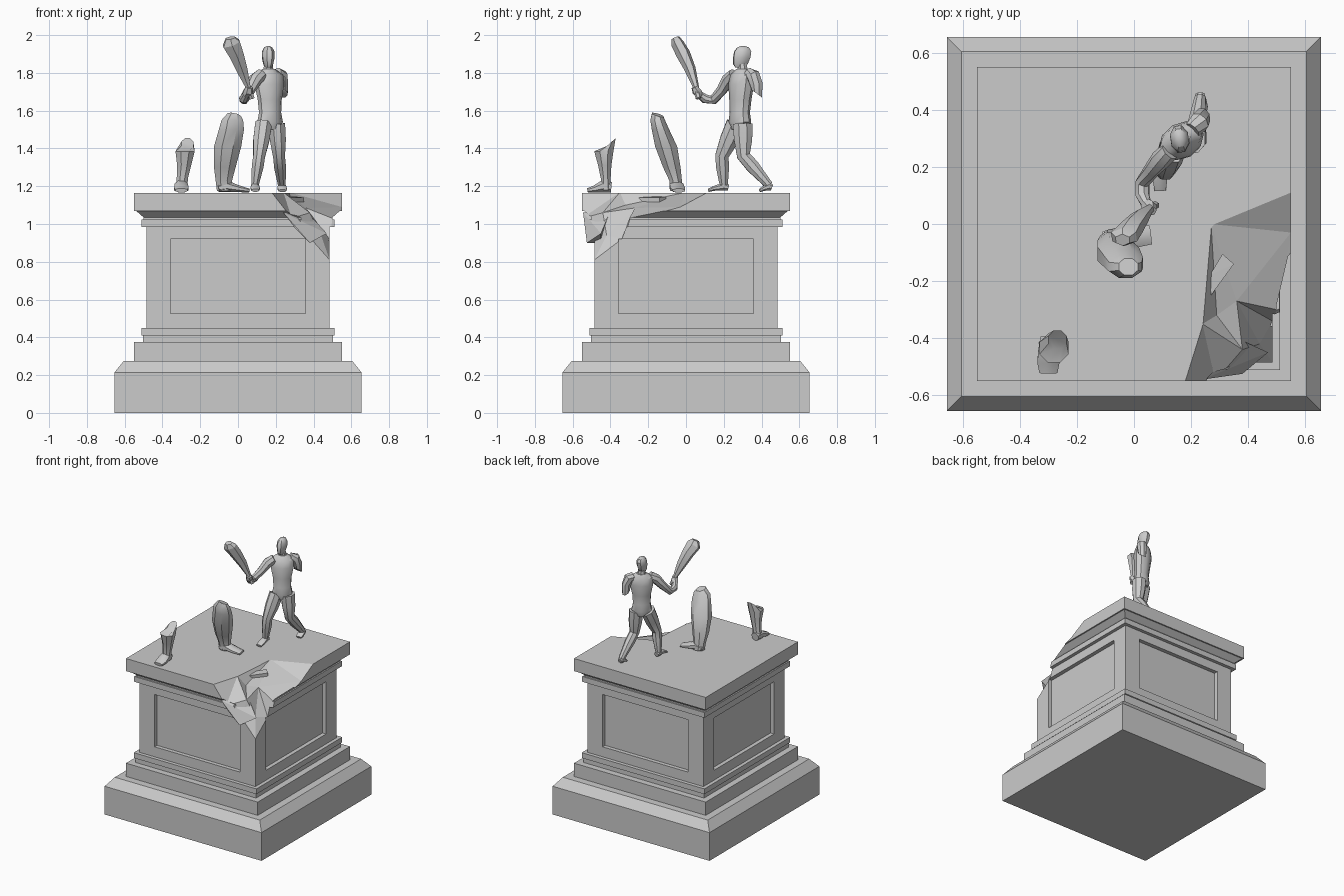
import bpy, bmesh
from math import cos, sin, pi
from mathutils import Vector, Matrix
from mathutils.geometry import delaunay_2d_cdt


def finish(bm, name, smooth=None):
    bmesh.ops.recalc_face_normals(bm, faces=bm.faces)
    me = bpy.data.meshes.new(name)
    bm.to_mesh(me)
    bm.free()
    ob = bpy.data.objects.new(name, me)
    bpy.context.collection.objects.link(ob)
    if smooth:
        bpy.ops.object.select_all(action='DESELECT')
        ob.select_set(True)
        bpy.context.view_layer.objects.active = ob
        bpy.ops.object.shade_smooth_by_angle(angle=smooth)
    return ob


def skin(bm, rings):
    n = len(rings[0])
    for a, b in zip(rings, rings[1:]):
        for i in range(n):
            bm.faces.new((a[i], a[(i + 1) % n], b[(i + 1) % n], b[i]))
    bm.faces.new(rings[0])
    bm.faces.new(rings[-1])


def loft(name, path, front=(0, -1, 0), n=8, smooth=0.6, level=False, tip=None):
    """Rings (x, y, z, side radius, depth radius) skinned along a path."""
    bm = bmesh.new()
    pts = [Vector(p[:3]) for p in path]
    rings = []
    for i, p in enumerate(path):
        t = (pts[min(i + 1, len(pts) - 1)] - pts[max(i - 1, 0)]).normalized()
        if level:
            t = Vector((0, 0, 1))
        side = Vector(front).cross(t).normalized()
        depth = t.cross(side)
        rings.append([bm.verts.new(pts[i] + side * p[3] * cos(2 * pi * (k + .5) / n)
                                   + depth * p[4] * sin(2 * pi * (k + .5) / n)) for k in range(n)])
    if tip:  # jagged break: slant the last ring along a direction
        for v in rings[-1]:
            v.co.z += (v.co - pts[-1]).dot(Vector(tip))
    skin(bm, rings)
    return finish(bm, name, smooth)


def hull(name, pts):
    bm = bmesh.new()
    for p in pts:
        bm.verts.new(p)
    bmesh.ops.convex_hull(bm, input=bm.verts)
    return finish(bm, name)


def cut(ob, cutter):
    cutter.hide_render = True
    m = ob.modifiers.new('cut', 'BOOLEAN')
    m.operation, m.object, m.solver = 'DIFFERENCE', cutter, 'EXACT'
    bpy.context.view_layer.objects.active = ob
    bpy.ops.object.modifier_apply(modifier=m.name)
    bpy.data.objects.remove(cutter)


# Pedestal: square profile of (half width, height)
profile = [(.655, 0), (.655, .213), (.605, .275), (.55, .275), (.55, .375), (.503, .375),
           (.503, .41), (.512, .41), (.512, .45), (.485, .45), (.485, .985), (.51, .985),
           (.51, 1.025), (.50, 1.025), (.50, 1.035), (.54, 1.07), (.55, 1.07), (.55, 1.165)]
bm = bmesh.new()
skin(bm, [[bm.verts.new((sx * h, sy * h, z)) for sx, sy in ((-1, -1), (1, -1), (1, 1), (-1, 1))]
          for h, z in profile])
pedestal = finish(bm, 'pedestal')

# Recessed panels on four sides
bm = bmesh.new()
for i in range(4):
    bmesh.ops.create_cube(bm, size=1, matrix=Matrix.Rotation(i * pi / 2, 4, 'Z')
                          @ Matrix.Translation((0, -.5, .7225))
                          @ Matrix.Diagonal((.715, .09, .395, 1)))
cut(pedestal, finish(bm, 'panel_cutter'))

# Broken corner: faceted fracture surface, extruded upward as a cutter
frac = [(.18, -.55, 1.165), (.24, -.35, 1.168), (.27, 0, 1.168), (.55, .11, 1.165),
        (.36, -.27, 1.085), (.55, -.03, 1.09), (.38, -.44, 1.06), (.50, -.30, 1.03),
        (.38, -.50, .91), (.485, -.485, .81), (.285, -.55, 1.03), (.44, -.42, .94),
        (.485, -.34, .92), (.29, -.32, 1.10), (.55, -.28, 1.02),
        (.15, -.70, 1.165), (.28, -.70, 1.03), (.40, -.70, .88), (.70, -.70, .60),
        (.70, -.34, .90), (.70, -.26, 1.02), (.70, -.03, 1.09), (.70, .16, 1.165)]
border = [0, 1, 2, 3, 22, 21, 20, 19, 18, 17, 16, 15]
loop = [(border[i], border[(i + 1) % len(border)]) for i in range(len(border))]
v2, _, tris, orig, _, _ = delaunay_2d_cdt([Vector(p[:2]) for p in frac], loop, [], 1, 1e-5)
bm = bmesh.new()
vs = [bm.verts.new(frac[o[0]]) for o in orig]
for t in tris:
    bm.faces.new([vs[i] for i in t])
ext = bmesh.ops.extrude_face_region(bm, geom=bm.faces[:])
for g in ext['geom']:
    if isinstance(g, bmesh.types.BMVert):
        g.co.z = 1.5
cut(pedestal, finish(bm, 'fracture_cutter'))

# Loose rock on the fracture
hull('hanging_rock', [(.24, -.545, 1.06), (.30, -.535, .98), (.38, -.525, .90), (.47, -.45, .95),
                      (.36, -.40, 1.07), (.30, -.42, 1.03), (.38, -.45, .90)])
hull('stone_chip', [(x, y, z + dz) for x, y, z in
                    ((.265, -.18, 1.115), (.27, -.25, 1.11), (.35, -.14, 1.11), (.31, -.105, 1.115))
                    for dz in (-.03, .03)])

# Broken foot, front left
loft('broken_foot_shin', [(-.30, -.425, 1.18, .035, .03), (-.295, -.425, 1.24, .032, .028),
                          (-.285, -.43, 1.31, .040, .038), (-.28, -.435, 1.385, .055, .055),
                          (-.268, -.405, 1.425, .034, .035)], level=True, tip=(0, .9, 0))
loft('broken_foot_sole', [(-.30, -.395, 1.195, .030, .030), (-.30, -.44, 1.20, .038, .035),
                          (-.30, -.485, 1.185, .042, .020), (-.30, -.522, 1.178, .034, .012)],
     front=(0, 0, 1))

# Broken lower leg, middle
loft('broken_leg_shin', [(-.07, -.05, 1.175, .045, .036), (-.075, -.055, 1.23, .047, .036),
                         (-.07, -.075, 1.30, .062, .050), (-.055, -.105, 1.41, .078, .063),
                         (-.035, -.135, 1.50, .072, .050), (-.03, -.15, 1.55, .062, .042),
                         (-.02, -.15, 1.578, .036, .032)], level=True, tip=(-.2, -.3, 0))
loft('broken_leg_foot', [(-.105, -.055, 1.19, .032, .022), (-.06, -.05, 1.20, .04, .033),
                         (0, -.045, 1.187, .042, .02), (.058, -.038, 1.177, .036, .011)],
     front=(0, 0, 1))

# Standing figure
F = (.5, -.85, 0)
loft('torso', [(.17, .285, 1.50, .045, .045), (.17, .285, 1.54, .072, .056),
               (.17, .285, 1.59, .062, .050), (.168, .288, 1.66, .067, .056),
               (.166, .292, 1.74, .084, .062), (.165, .296, 1.79, .080, .052),
               (.162, .30, 1.82, .035, .034)], front=F, n=10, level=True)
loft('neck', [(.162, .30, 1.80, .030, .030), (.16, .297, 1.855, .024, .026)], level=True)
loft('head', [(.16, .285, 1.828, .018, .025), (.16, .288, 1.845, .026, .040),
              (.16, .295, 1.88, .034, .048), (.16, .30, 1.912, .034, .048),
              (.16, .302, 1.934, .022, .034), (.16, .302, 1.942, .008, .012)],
     front=(.15, -1, 0), level=True)


def leg(name, hip, knee, ankle, toe):
    h, k, a, t = map(Vector, (hip, knee, ankle, toe))
    heel = a + (a - t) * .30
    loft(name, [(*h, .048, .056), (*h.lerp(k, .5), .046, .052), (*k, .034, .038),
                (*k.lerp(a, .35), .034, .038), (*a, .021, .023)])
    loft(name + '_foot', [(heel.x, heel.y, a.z - .012, .017, .018), (a.x, a.y, a.z - .006, .022, .024),
                          (*a.lerp(t, .6), .027, .014), (*t, .021, .009)], front=(0, 0, 1))


leg('front_leg', (.135, .265, 1.53), (.112, .19, 1.36), (.09, .20, 1.205), (.092, .118, 1.178))
leg('back_leg', (.205, .30, 1.53), (.217, .305, 1.36), (.232, .44, 1.205), (.235, .39, 1.176))

# Raised arm and broken arm stump
loft('raised_arm', [(.125, .255, 1.79, .034, .034), (.093, .225, 1.765, .036, .036),
                    (.063, .19, 1.71, .029, .029), (.03, .145, 1.657, .026, .026),
                    (.03, .10, 1.663, .025, .025), (.045, .065, 1.69, .018, .018)], front=(1, 0, .2))
loft('hand', [(.04, .075, 1.68, .018, .02), (.055, .058, 1.70, .026, .027),
              (.06, .045, 1.725, .018, .020)], front=(1, 0, .2), n=6)
loft('broken_arm', [(.205, .33, 1.80, .030, .030), (.228, .355, 1.785, .036, .038),
                    (.238, .372, 1.74, .030, .036), (.238, .375, 1.69, .027, .030)],
     tip=(0, -.8, 0))

# Club
loft('club', [(.075, .066, 1.665, .015, .015), (.05, .050, 1.735, .017, .017),
              (.02, .022, 1.82, .034, .030), (-.01, -.015, 1.90, .044, .038),
              (-.035, -.045, 1.955, .053, .034), (-.040, -.056, 1.985, .028, .022)], n=6, smooth=.3)
